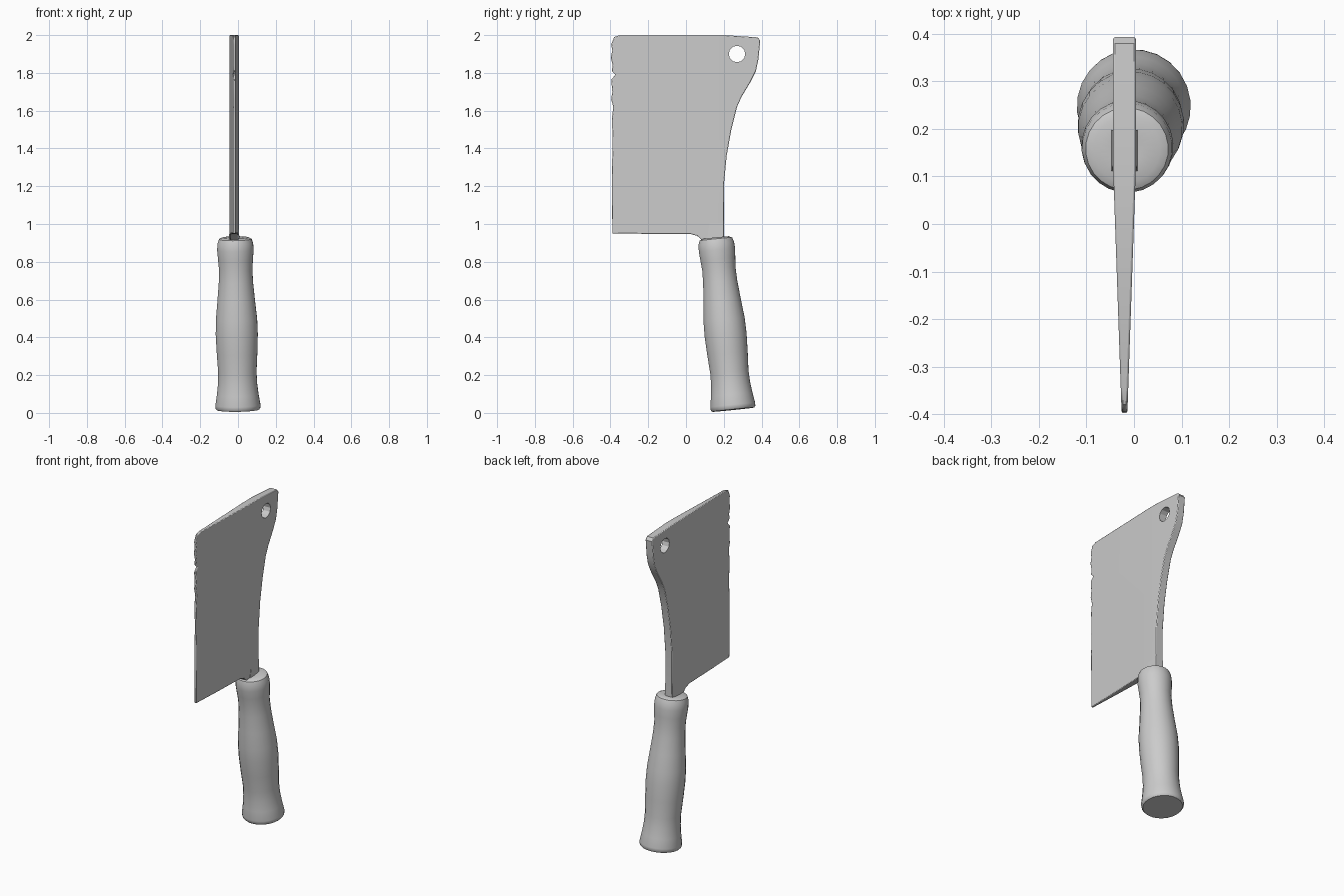
import bpy, bmesh, math
from mathutils import Vector

cube = bpy.data.objects.get("Cube")
if cube:
    bpy.data.objects.remove(cube, do_unlink=True)

steel = bpy.data.materials.new("plain grey")
steel.use_nodes = True
GREY = (0.6, 0.6, 0.6, 1)
steel.diffuse_color = GREY
steel.node_tree.nodes["Principled BSDF"].inputs["Base Color"].default_value = GREY

BLADE_X = -0.02


def finish(bm, name, angle=40):
    """Turn a bmesh into a smooth-shaded object with the grey material."""
    bmesh.ops.recalc_face_normals(bm, faces=bm.faces)
    mesh = bpy.data.meshes.new(name)
    bm.to_mesh(mesh)
    bm.free()
    ob = bpy.data.objects.new(name, mesh)
    bpy.context.collection.objects.link(ob)
    mesh.materials.append(steel)
    bpy.ops.object.select_all(action='DESELECT')
    ob.select_set(True)
    bpy.context.view_layer.objects.active = ob
    bpy.ops.object.shade_smooth_by_angle(angle=math.radians(angle))
    return ob


def plate(outline, half):
    """Extrude a (y, z) outline along x to unit half thickness times half."""
    bm = bmesh.new()
    face = bm.faces.new([bm.verts.new((-half, y, z)) for y, z in outline])
    new = bmesh.ops.extrude_face_region(bm, geom=[face])["geom"]
    bmesh.ops.translate(bm, vec=(2 * half, 0, 0),
                        verts=[v for v in new if isinstance(v, bmesh.types.BMVert)])
    return bm


# Blade: cleaver outline with a chipped cutting edge, ground thinner to the front
outline = [
    (-0.39, 0.95), (-0.2, 0.948), (0.02, 0.948), (0.06, 0.937), (0.1, 0.9), (0.2, 0.9),
    (0.2, 1.2), (0.215, 1.36), (0.24, 1.5), (0.27, 1.62), (0.295, 1.675),
    (0.34, 1.75), (0.37, 1.81), (0.383, 1.87), (0.393, 1.97), (0.38, 1.988),
    (0.2, 2.0), (-0.35, 2.0), (-0.38, 1.99), (-0.396, 1.95), (-0.39, 1.92),
    (-0.398, 1.88), (-0.388, 1.84), (-0.393, 1.81), (-0.373, 1.79),
    (-0.396, 1.765), (-0.39, 1.7), (-0.396, 1.66), (-0.385, 1.62), (-0.392, 1.56),
    (-0.388, 1.42), (-0.392, 1.3),
]
bm = plate(outline, 1)
bmesh.ops.bisect_plane(bm, geom=bm.verts[:] + bm.edges[:] + bm.faces[:],
                       plane_co=(0, 0.12, 0), plane_no=(0, 1, 0))
for v in bm.verts:
    t = min(1, (v.co.y + 0.4) / 0.52)
    v.co.x = BLADE_X + v.co.x * (0.006 + 0.018 * t)
blade = finish(bm, "blade")
bevel = blade.modifiers.new("soft edges", 'BEVEL')
bevel.width = 0.004
bevel.segments = 2
bevel.limit_method = 'ANGLE'
bevel.angle_limit = math.radians(60)

# Hanging hole cut through the upper rear corner
bpy.ops.mesh.primitive_cylinder_add(vertices=12, radius=0.044, depth=0.3,
                                    location=(BLADE_X, 0.27, 1.9),
                                    rotation=(0, math.pi / 2, 0))
cutter = bpy.context.object
cutter.name = "hole_cutter"
cutter.hide_render = True
cut = blade.modifiers.new("hanging hole", 'BOOLEAN')
cut.object = cutter
cut.operation = 'DIFFERENCE'
cut.solver = 'EXACT'
bpy.context.view_layer.objects.active = blade
for name in ("soft edges", "hanging hole"):
    bpy.ops.object.modifier_apply(modifier=name)
bpy.data.objects.remove(cutter, do_unlink=True)

# Bolster: slightly thicker neck fading into the blade above the handle
bm = plate([(0.105, 0.88), (0.198, 0.88), (0.198, 1.04), (0.13, 1.04)], 0.029)
for v in bm.verts:
    if v.co.z > 1:
        v.co.x *= 0.78
    v.co.x += BLADE_X
finish(bm, "bolster")

# Handle: turned grip leaning back, (radius, distance along the axis)
profile = [(0.112, 0), (0.119, 0.008), (0.12, 0.025), (0.111, 0.08), (0.104, 0.14),
           (0.102, 0.2), (0.108, 0.3), (0.112, 0.4), (0.11, 0.48), (0.1, 0.58),
           (0.091, 0.68), (0.089, 0.75), (0.093, 0.8), (0.097, 0.85),
           (0.095, 0.885), (0.087, 0.908), (0.07, 0.916), (0.03, 0.913)]
bottom, top = Vector((0, 0.25, 0.017)), Vector((-0.015, 0.157, 0.93))
turn = (top - bottom).to_track_quat('Z', 'Y')
SIDES = 24
bm = bmesh.new()
rings = []
for r, h in profile:
    rings.append([bm.verts.new(bottom + turn @ Vector((
        r * math.cos(2 * math.pi * i / SIDES), r * math.sin(2 * math.pi * i / SIDES), h)))
        for i in range(SIDES)])
for a, b in zip(rings, rings[1:]):
    for i in range(SIDES):
        j = (i + 1) % SIDES
        bm.faces.new((a[i], a[j], b[j], b[i]))
bm.faces.new(rings[0][::-1])
bm.faces.new(rings[-1])
finish(bm, "handle", 42)
